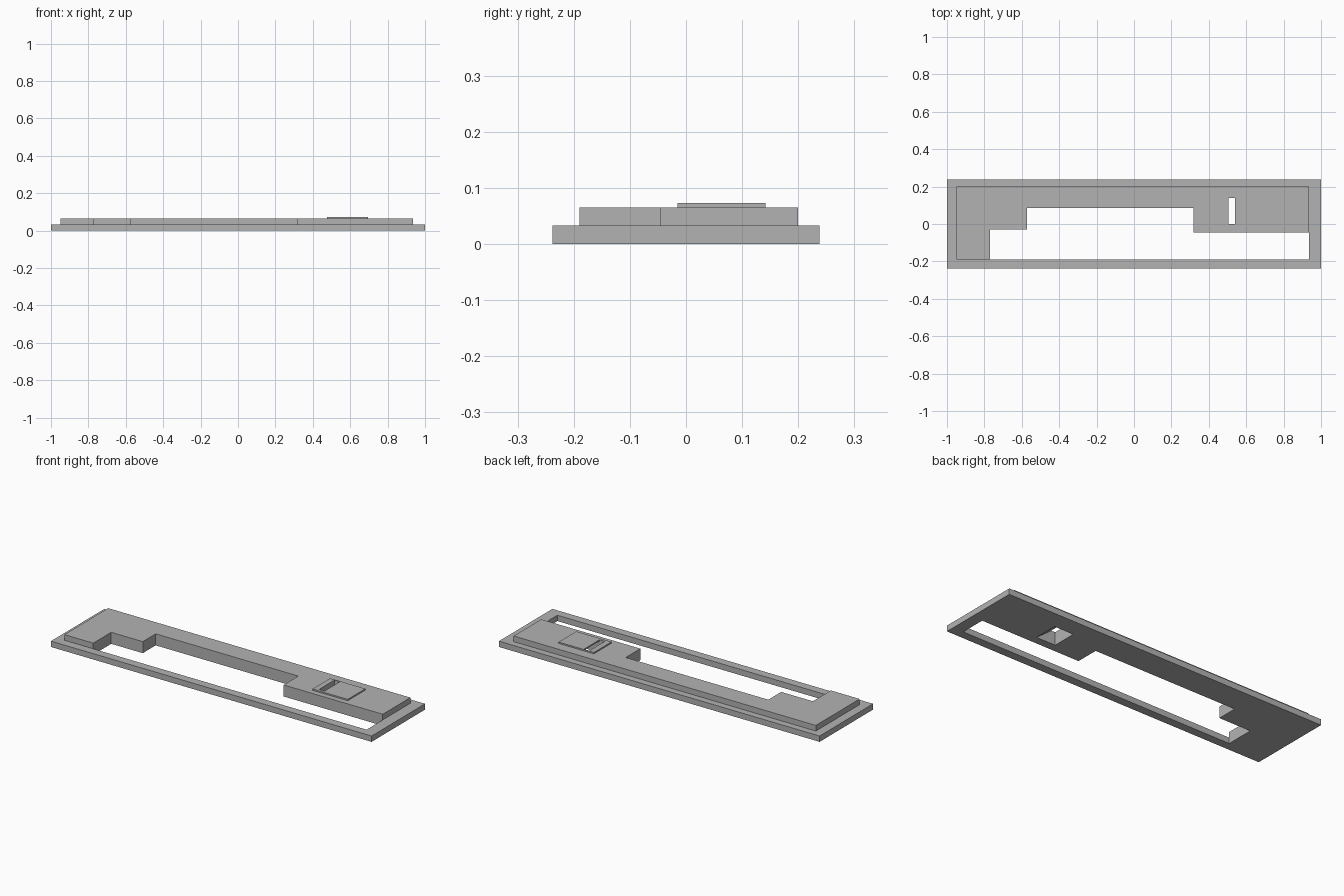
import bpy
import bmesh
from mathutils import Vector

cube = bpy.data.objects.get("Cube")
if cube:
    bpy.data.objects.remove(cube, do_unlink=True)

# Single flat colour
grey = bpy.data.materials.new("plain_grey")
grey.use_nodes = True
colour = (0.45, 0.45, 0.45, 1)
grey.diffuse_color = colour
grey.node_tree.nodes["Principled BSDF"].inputs["Base Color"].default_value = colour


def prism(name, outline, start, depth):
    """Extrude a closed outline of 3D points along a depth vector."""
    bm = bmesh.new()
    face = bm.faces.new([bm.verts.new(Vector(p) + Vector(start)) for p in outline])
    ext = bmesh.ops.extrude_face_region(bm, geom=[face])
    moved = [g for g in ext["geom"] if isinstance(g, bmesh.types.BMVert)]
    bmesh.ops.translate(bm, verts=moved, vec=Vector(depth))
    bmesh.ops.recalc_face_normals(bm, faces=bm.faces)
    mesh = bpy.data.meshes.new(name)
    bm.to_mesh(mesh)
    bm.free()
    mesh.materials.append(grey)
    obj = bpy.data.objects.new(name, mesh)
    bpy.context.collection.objects.link(obj)
    return obj


def slab(name, outline, z0, z1):
    return prism(name, [(x, y, 0) for x, y in outline], (0, 0, z0), (0, 0, z1 - z0))


def rect(x0, x1, y0, y1):
    return [(x0, y0), (x1, y0), (x1, y1), (x0, y1)]


def cut(obj, cutter):
    mod = obj.modifiers.new("cut", "BOOLEAN")
    mod.operation = "DIFFERENCE"
    mod.solver = "EXACT"
    mod.object = cutter
    bpy.context.view_layer.objects.active = obj
    bpy.ops.object.modifier_apply(modifier=mod.name)


BASE_TOP, DECK_TOP, PLATE_TOP = 0.033, 0.065, 0.073
LEFT, RIGHT, FRONT, BACK = -0.95, 0.935, -0.19, 0.20

# Stepped inner edge shared by the window and the raised deck
steps = [(-0.77, FRONT), (-0.77, -0.03), (-0.573, -0.03), (-0.573, 0.085),
         (0.317, 0.085), (0.317, -0.046), (RIGHT, -0.046)]

# Base frame, raised deck and small plate around the slot
base = slab("base_frame", rect(-1, 1, -0.238, 0.238), 0, BASE_TOP)
deck = slab("raised_deck", [(LEFT, FRONT)] + steps + [(RIGHT, BACK), (LEFT, BACK)],
            BASE_TOP, DECK_TOP)
plate = slab("slot_plate", rect(0.475, 0.695, -0.015, 0.142), DECK_TOP, PLATE_TOP)

# Window through the base
window = slab("window_cutter", steps + [(RIGHT, FRONT)], -0.1, 0.1)
cut(base, window)

# Slot that widens towards the underside along a ramp
ramp = [(0.506, -0.02), (0.651, -0.02), (0.54, DECK_TOP), (0.54, 0.1), (0.506, 0.1)]
chute = prism("chute_cutter", [(x, 0, z) for x, z in ramp], (0, 0, 0), (0, 0.138, 0))
for part in (base, deck, plate):
    cut(part, chute)

for cutter in (window, chute):
    bpy.data.objects.remove(cutter, do_unlink=True)
